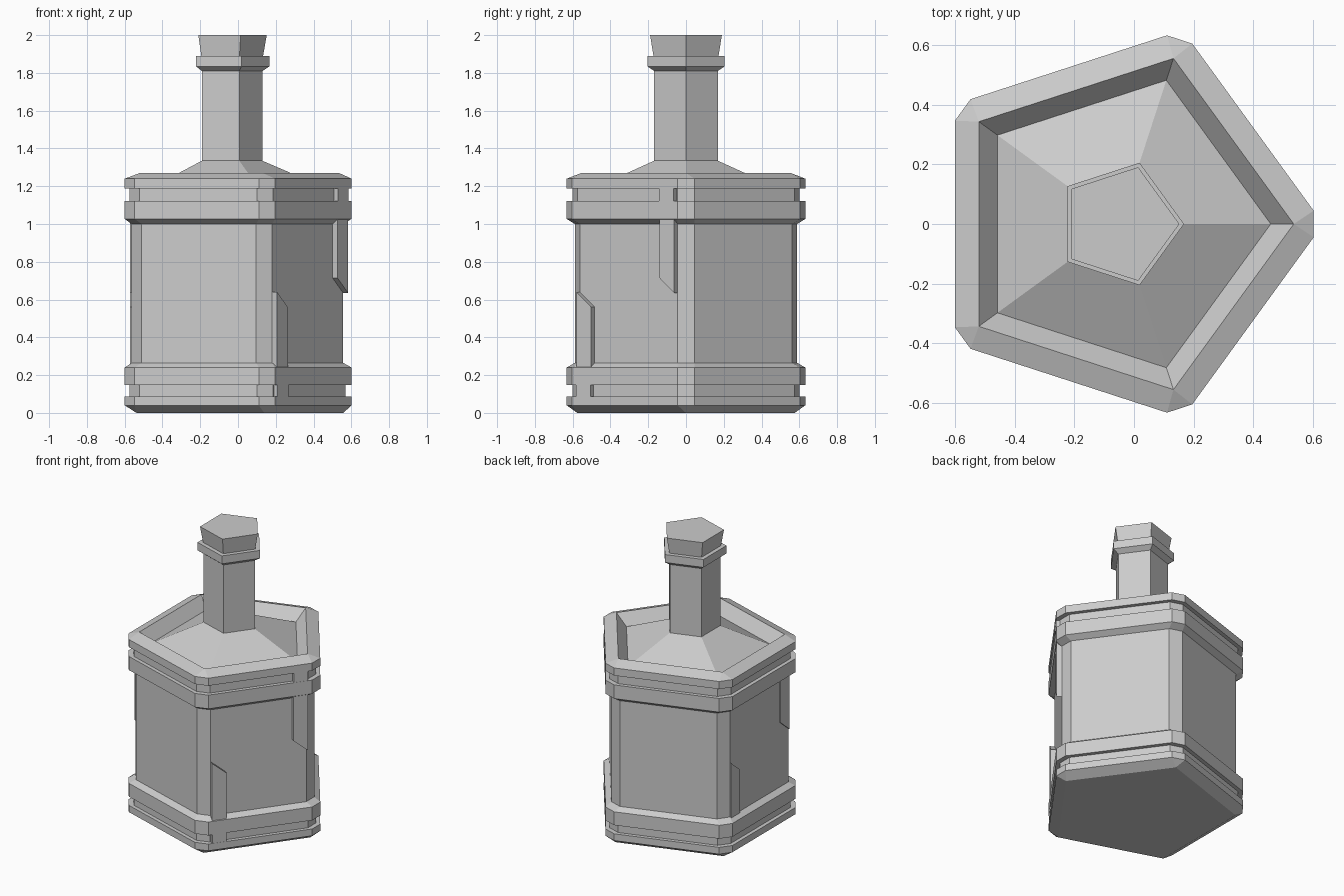
import bpy, bmesh
from math import sin, cos, tan, pi, radians
from mathutils import Vector

if "Cube" in bpy.data.objects:
    bpy.data.objects.remove(bpy.data.objects["Cube"])

CX = -0.048          # axis of the pentagon
CUT = 0.055          # corner chamfer length along each edge


def pentagon(r, z, cut):
    """Ten points of a pentagon with cut corners (cut 0 doubles the corners)."""
    pts = []
    corners = [Vector((CX + r * cos(k * radians(72)), r * sin(k * radians(72)), z)) for k in range(5)]
    for k in range(5):
        c = corners[k]
        for other in (corners[k - 1], corners[(k + 1) % 5]):
            pts.append(c + (other - c).normalized() * cut)
    return pts


def finish(name, bm):
    bmesh.ops.recalc_face_normals(bm, faces=bm.faces)
    mesh = bpy.data.meshes.new(name)
    bm.to_mesh(mesh)
    bm.free()
    obj = bpy.data.objects.new(name, mesh)
    bpy.context.collection.objects.link(obj)
    return obj


def stack(name, profile):
    """Skin pentagon rings given as (radius, z, cut) and cap both ends."""
    bm = bmesh.new()
    rings = [[bm.verts.new(p) for p in pentagon(*s)] for s in profile]
    for a, b in zip(rings, rings[1:]):
        for i in range(10):
            j = (i + 1) % 10
            bm.faces.new((a[i], a[j], b[j], b[i]))
    bm.faces.new(rings[0][::-1])
    bm.faces.new(rings[-1])
    bmesh.ops.remove_doubles(bm, verts=bm.verts, dist=0.0005)
    return finish(name, bm)


def plate(name, side, outline, near, far):
    """Extrude a (u, z) outline on the side facing angle `side`; u runs right as seen from outside."""
    n = Vector((cos(side), sin(side), 0))
    t = Vector((-sin(side), cos(side), 0))
    bm = bmesh.new()
    loops = [[bm.verts.new(Vector((CX, 0, z)) + n * d + t * u) for u, z in outline] for d in (near, far)]
    bm.faces.new(loops[0][::-1])
    bm.faces.new(loops[1])
    m = len(outline)
    for i in range(m):
        j = (i + 1) % m
        bm.faces.new((loops[0][i], loops[0][j], loops[1][j], loops[1][i]))
    return finish(name, bm)


OUT, GROOVE, BODY = 0.682, 0.65, 0.637

# Bottle body with grooved bands, raised rim and sloped shoulder
stack("bottle_body", [
    (0.605, 0.0, 0), (OUT, 0.04, CUT), (OUT, 0.087, CUT),
    (GROOVE, 0.087, CUT), (GROOVE, 0.147, CUT), (OUT, 0.147, CUT),
    (OUT, 0.24, CUT), (BODY, 0.265, CUT), (BODY, 1.0, CUT),
    (OUT, 1.027, CUT), (OUT, 1.122, CUT), (GROOVE, 1.122, CUT),
    (GROOVE, 1.187, CUT), (OUT, 1.187, CUT), (OUT, 1.24, CUT),
    (0.583, 1.27, 0), (0.506, 1.193, 0), (0.177, 1.335, 0)])

# Neck with its lip
stack("neck", [
    (0.177, 1.33, 0), (0.177, 1.81, 0), (0.2156, 1.835, 0),
    (0.2156, 1.89, 0), (0.18, 1.89, 0)])

# Tapered stopper
stack("stopper", [(0.18, 1.885, 0), (0.2, 2.0, 0)])

# Angled corner strips on two sides
half = BODY * sin(pi / 5) - CUT
inner = half - 0.096
band = OUT * cos(pi / 5)
face = BODY * cos(pi / 5)
for label, side, rise in (("front", radians(-36), 0.032), ("left", pi, 0.008)):
    plate(label + "_lower_strip", side,
          [(-half, 0.2), (-inner, 0.2), (-inner, 0.56), (-half, 0.64)], face - 0.02, face + rise)
    plate(label + "_upper_strip", side,
          [(inner, 1.05), (inner, 0.715), (half, 0.635), (half, 1.05)], face - 0.02, face + rise)

# Bridges that carry the front strips across the grooves
for label, z0, z1, s in (("lower", 0.08, 0.155, -1), ("upper", 1.115, 1.195, 1)):
    plate(label + "_groove_bridge", radians(-36),
          [(s * inner, z0), (s * half, z0), (s * half, z1), (s * inner, z1)], band - 0.05, band - 0.001)
